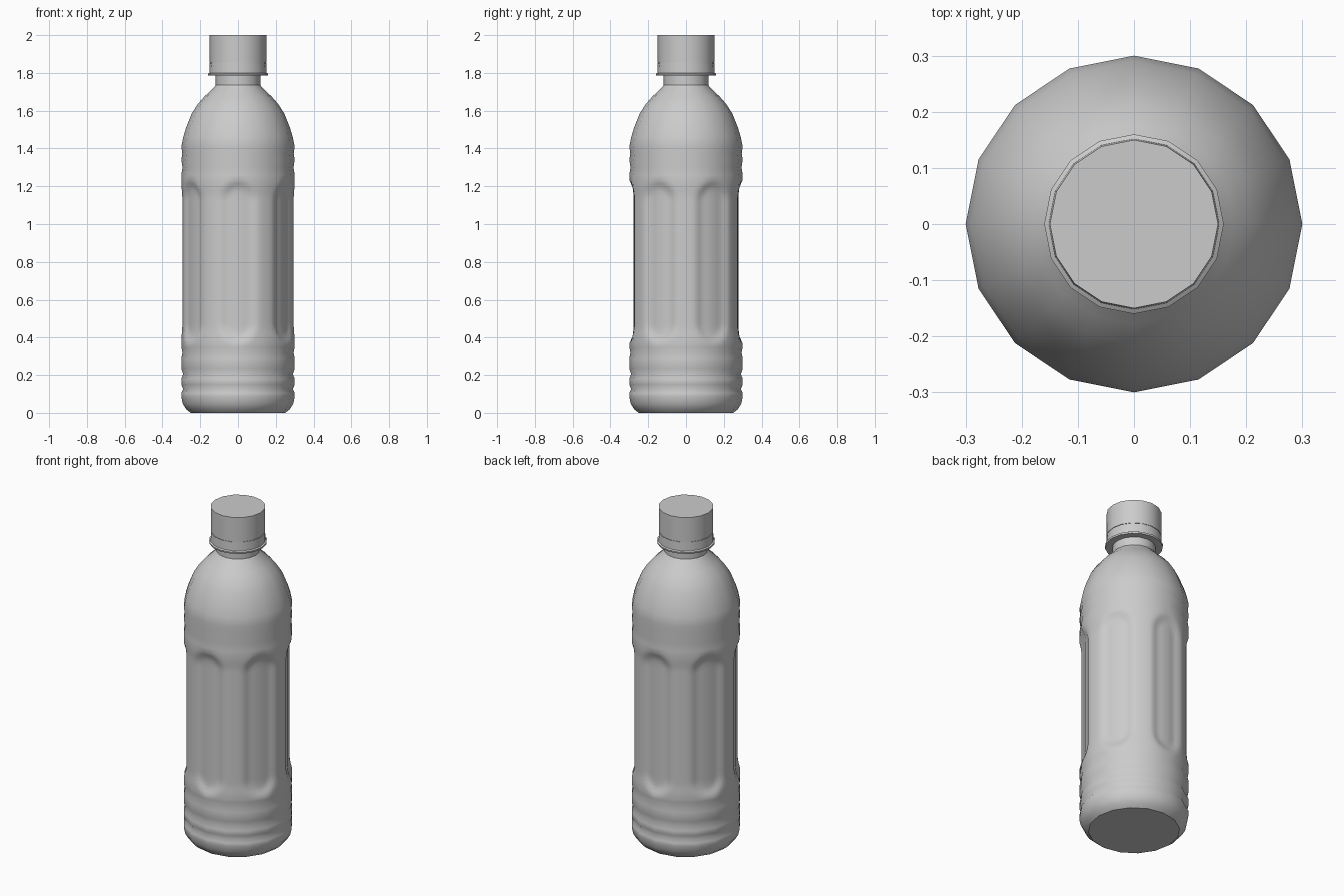
import bpy
from math import cos, sin, pi, radians

cube = bpy.data.objects.get("Cube")
if cube:
    bpy.data.objects.remove(cube)

SIDES = 16        # flat sides seen in the outline
COLUMNS = 96      # finer columns that carry the pressed panels
PANELS = 6

grey = bpy.data.materials.new("light grey plastic")
grey.use_nodes = True
colour = (0.6, 0.6, 0.6, 1)
grey.diffuse_color = colour
grey.node_tree.nodes["Principled BSDF"].inputs["Base Color"].default_value = colour


def smoothstep(t):
    t = max(0, min(1, t))
    return t * t * (3 - 2 * t)


def panel_depth(angle, z):
    """Depth of the arched panels pressed into the body wall."""
    step = 2 * pi / PANELS
    across = abs((angle - pi / 2 + step / 2) % step - step / 2) / radians(21)
    past_end = max(0, abs(z - 0.8) - 0.32) / 0.12
    return 0.017 * smoothstep((1 - (across ** 2 + past_end ** 2) ** 0.5) / 0.45)


def chord(angle):
    """Pulls a circle in to a regular polygon."""
    step = 2 * pi / SIDES
    return cos(step / 2) / cos(angle % step - step / 2)


def revolve(name, profile, columns, dent=None, cap_ends=False):
    verts = []
    for r, z in profile:
        for i in range(columns):
            a = 2 * pi * i / columns
            rr = r - (dent(a, z) if dent else 0)
            verts.append((rr * cos(a), rr * sin(a), z))
    faces = []
    for j in range(len(profile) - 1):
        for i in range(columns):
            k = (i + 1) % columns
            a, b = j * columns, (j + 1) * columns
            faces.append((a + i, a + k, b + k, b + i))
    if cap_ends:
        faces.append(tuple(reversed(range(columns))))
        faces.append(tuple(range(len(verts) - columns, len(verts))))
    mesh = bpy.data.meshes.new(name)
    mesh.from_pydata(verts, [], faces)
    mesh.materials.append(grey)
    mesh.update()
    obj = bpy.data.objects.new(name, mesh)
    bpy.context.collection.objects.link(obj)
    return obj


def smooth(obj, angle):
    bpy.ops.object.select_all(action="DESELECT")
    obj.select_set(True)
    bpy.context.view_layer.objects.active = obj
    bpy.ops.object.shade_smooth_by_angle(angle=radians(angle))


# Bottle body: rounded foot, ribs, panelled wall, shoulder
foot = [(0.25, 0), (0.275, 0.02), (0.293, 0.05), (0.3, 0.085)]
ribs = [(0.3, 0.105), (0.29, 0.125), (0.3, 0.15), (0.3, 0.18), (0.291, 0.205),
        (0.3, 0.235), (0.3, 0.29), (0.294, 0.32), (0.3, 0.35)]
wall = [(0.3 - 0.005 * smoothstep((0.42 - abs(z - 0.8)) / 0.08), z)
        for z in [0.37 + 0.86 * i / 48 for i in range(49)]]
shoulder = [(0.3, 1.26), (0.294, 1.3), (0.3, 1.34), (0.295, 1.375), (0.3, 1.41),
            (0.29, 1.46), (0.275, 1.51), (0.245, 1.585), (0.213, 1.635),
            (0.178, 1.675), (0.135, 1.715), (0.118, 1.735)]
body = revolve("bottle_body", foot + ribs + wall + shoulder, COLUMNS, panel_depth)

# Shade the faceted wall as round: keep round normals, then flatten the sides
mesh = body.data
mesh.polygons.foreach_set("use_smooth", [True] * len(mesh.polygons))
normals = [v.normal.copy() for v in mesh.vertices]
for i, v in enumerate(mesh.vertices):
    f = chord(2 * pi * (i % COLUMNS) / COLUMNS)
    v.co.x *= f
    v.co.y *= f
mesh.update()
mesh.normals_split_custom_set_from_vertices(normals)

# Flat underside
revolve("bottle_base", [(0.25, 0), (0.25, 0.002)], SIDES, cap_ends=True)

# Neck and screw cap
neck = revolve("bottle_neck", [(0.118, 1.735), (0.118, 1.8)], SIDES, cap_ends=True)
collar = revolve("cap_collar", [(0.125, 1.785), (0.158, 1.785), (0.16, 1.795),
                                (0.152, 1.8), (0.15, 1.852)], SIDES, cap_ends=True)
lid = revolve("cap_lid", [(0.147, 1.85), (0.147, 1.855), (0.15, 1.855),
                          (0.15, 2.0)], SIDES, cap_ends=True)
for part in (neck, collar, lid):
    smooth(part, 35)
